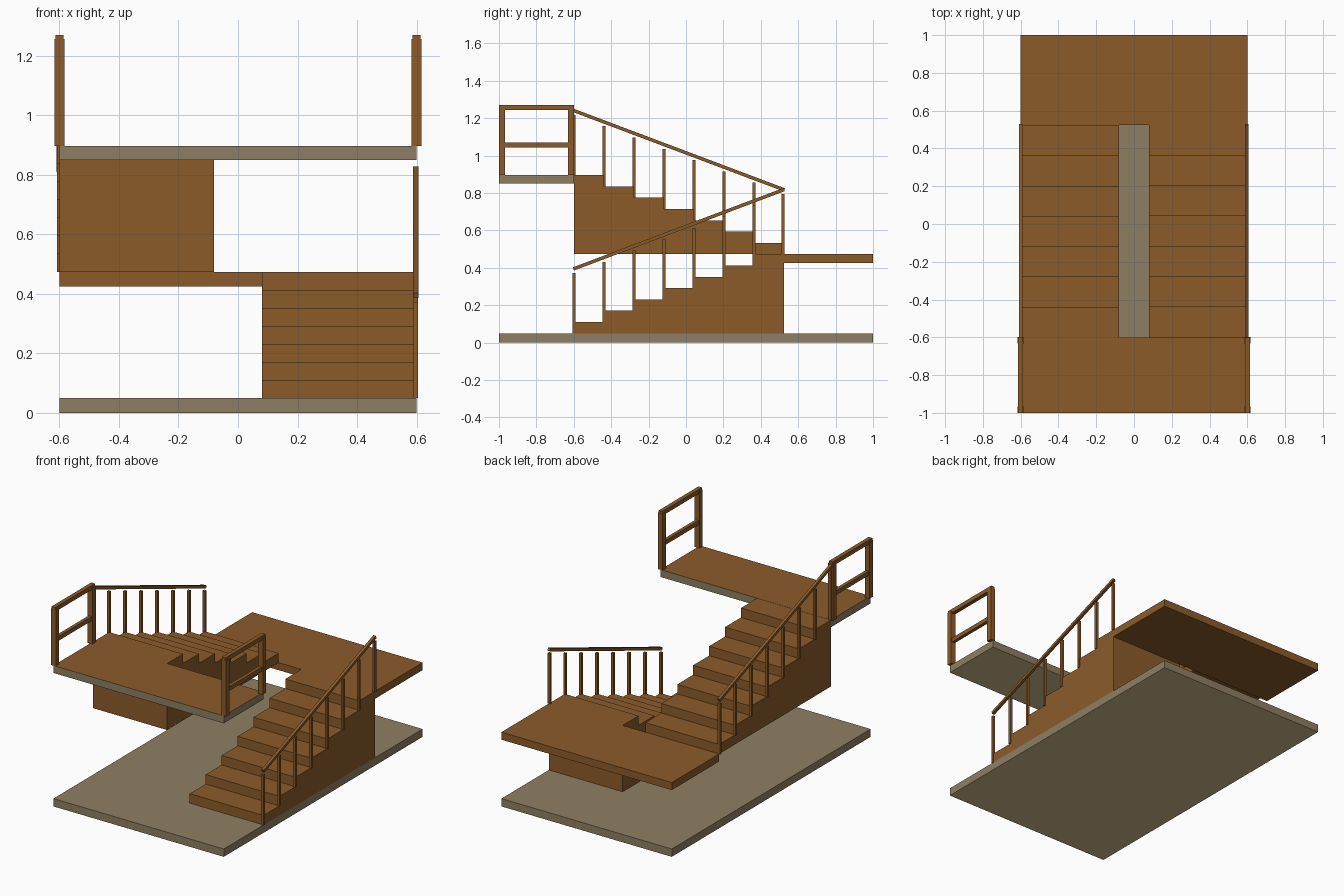
import bpy, bmesh, math
from mathutils import Matrix

if "Cube" in bpy.data.objects:
    bpy.data.objects.remove(bpy.data.objects["Cube"])


def material(name, rgb):
    m = bpy.data.materials.new(name)
    m.diffuse_color = (*rgb, 1)
    m.use_nodes = True
    m.node_tree.nodes["Principled BSDF"].inputs["Base Color"].default_value = m.diffuse_color
    return m


WOOD = material("brown wood", (0.26, 0.105, 0.023))
STONE = material("grey stone", (0.275, 0.212, 0.127))
PALE = material("pale stone underside", (0.63, 0.49, 0.27))


def finish(bm, name, mats):
    bmesh.ops.recalc_face_normals(bm, faces=bm.faces)
    me = bpy.data.meshes.new(name)
    bm.to_mesh(me)
    bm.free()
    for m in mats:
        me.materials.append(m)
    ob = bpy.data.objects.new(name, me)
    bpy.context.collection.objects.link(ob)
    return ob


def box(name, x, y, z, mat):
    bm = bmesh.new()
    bmesh.ops.create_cube(bm, size=1)
    for v in bm.verts:
        v.co = [r[0] + (c + 0.5) * (r[1] - r[0]) for c, r in zip(v.co, (x, y, z))]
    return finish(bm, name, [mat])


def paint(ob, mat, nz):
    """Colour the faces that point along nz (up or down)."""
    ob.data.materials.append(mat)
    for p in ob.data.polygons:
        if p.normal.z * nz > 0.9:
            p.material_index = len(ob.data.materials) - 1
    return ob


STEPS, Y0, Y1 = 7, -0.6, 0.523
RUN = (Y1 - Y0) / STEPS
Z0, ZL, ZT = 0.05, 0.473, 0.897
RISE = (ZL - Z0) / STEPS


def flight(name, x0, x1, zbase, direction):
    """Stepped side profile extruded across the stair width."""
    start = Y0 if direction > 0 else Y1
    pts = [(start, zbase)]
    for i in range(STEPS):
        z = zbase + (i + 1) * RISE
        pts += [(start + direction * i * RUN, z), (start + direction * (i + 1) * RUN, z)]
    pts.append((start + direction * STEPS * RUN, zbase))
    bm = bmesh.new()
    f = bm.faces.new([bm.verts.new((x0, y, z)) for y, z in pts])
    ext = bmesh.ops.extrude_face_region(bm, geom=[f])["geom"]
    bmesh.ops.translate(bm, vec=(x1 - x0, 0, 0),
                        verts=[g for g in ext if isinstance(g, bmesh.types.BMVert)])
    finish(bm, name, [WOOD])


def handrail(name, x, zbase, direction):
    """Balusters on each step edge, and a sloping rail just above them."""
    start = Y0 if direction > 0 else Y1
    for i in range(STEPS + 1):
        y, z = start + direction * i * RUN, zbase + i * RISE
        y -= 0.004 * (1 if y > 0.5 else 0)
        box(f"{name}_baluster_{i + 1}", (x - 0.008, x + 0.008), (y - 0.008, y + 0.008),
            (z, z + 0.322), WOOD)
    slope = math.atan2(RISE * STEPS, Y1 - Y0) * direction
    length = math.hypot(RISE * STEPS, Y1 - Y0) + 0.005
    mid = ((Y0 + Y1) / 2, zbase + RISE * STEPS / 2 + 0.345)
    bm = bmesh.new()
    bmesh.ops.create_cube(bm, size=1, matrix=Matrix.Translation((x, *mid))
                          @ Matrix.Rotation(slope, 4, 'X')
                          @ Matrix.Diagonal((0.018, length, 0.018, 1)))
    finish(bm, name + "_rail", [WOOD])


# floors and landing
paint(box("ground_floor", (-0.6, 0.6), (-1, 1), (0, Z0), STONE), PALE, -1)
box("half_landing", (-0.6, 0.6), (Y1, 1), (0.425, ZL), WOOD)
upper = box("upper_floor", (-0.6, 0.6), (-1, Y0), (0.85, ZT), STONE)
paint(paint(upper, WOOD, 1), PALE, -1)

# stairs and their handrails
flight("lower_flight", 0.08, 0.6, Z0, 1)
flight("upper_flight", -0.6, -0.08, ZL, -1)
handrail("lower_handrail", 0.597, Z0, 1)
handrail("upper_handrail", -0.6, ZL, -1)

# guard rails at both ends of the upper floor
for side, s in (("left", -1), ("right", 1)):
    c = 0.6 * s
    for part, y in (("front", -0.984), ("back", -0.615)):
        box(f"{side}_guard_{part}_post", (c - 0.017, c + 0.017),
            (y - 0.017, y + 0.017), (ZT, 1.256), WOOD)
    box(f"{side}_guard_top_rail", (c - 0.013, c + 0.013), (-1, -0.6), (1.243, 1.27), WOOD)
    box(f"{side}_guard_middle_rail", (c - 0.011, c + 0.011), (-0.97, -0.63), (1.044, 1.071), WOOD)
